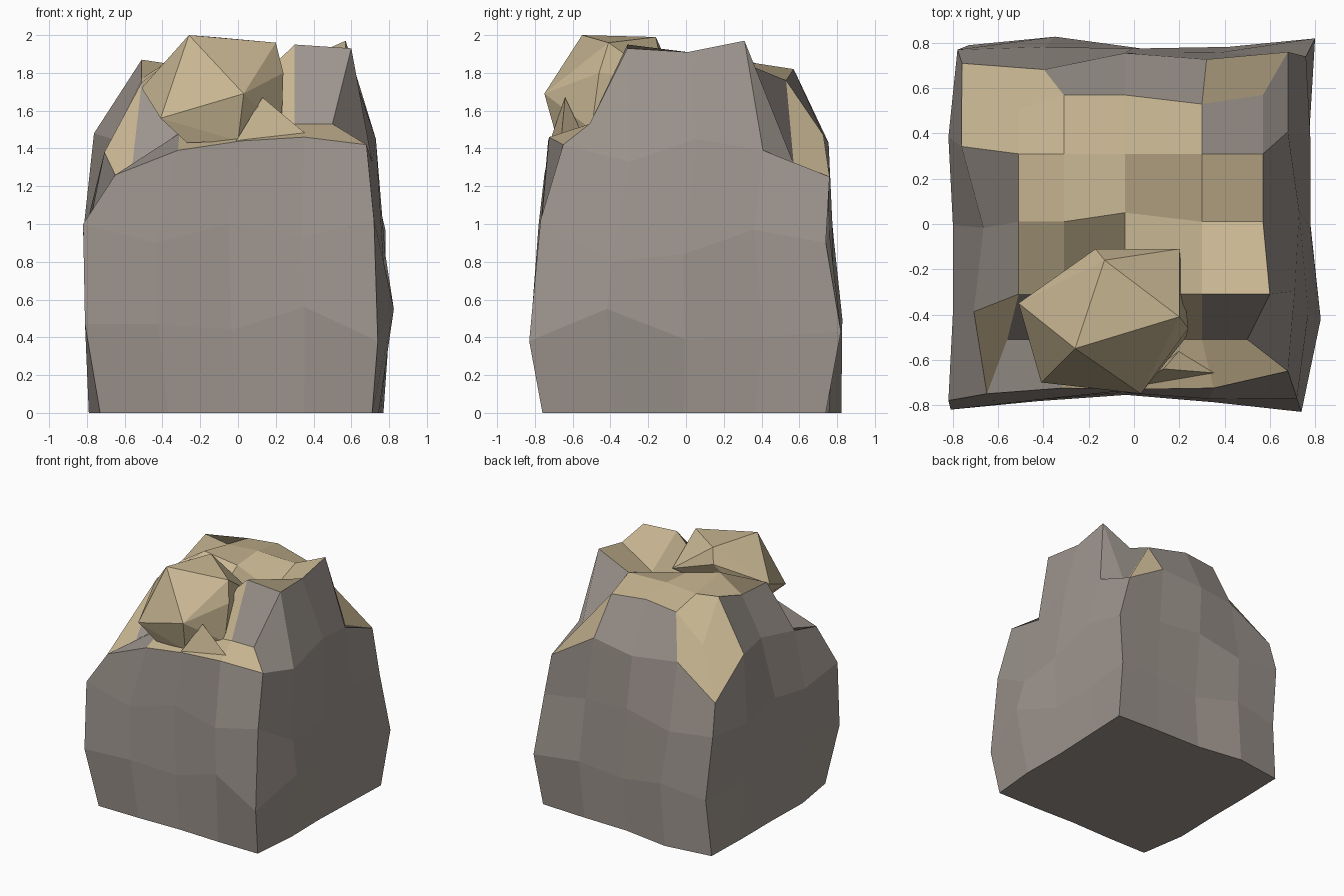
import bpy, bmesh
from mathutils import Vector

if "Cube" in bpy.data.objects:
    bpy.data.objects.remove(bpy.data.objects["Cube"])


def material(name, rgb):
    m = bpy.data.materials.new(name)
    m.diffuse_color = (*rgb, 1)
    m.use_nodes = True
    m.node_tree.nodes["Principled BSDF"].inputs["Base Color"].default_value = m.diffuse_color
    return m


stone = material("stone", (0.34, 0.30, 0.27))
sand = material("sand", (0.58, 0.47, 0.29))


def finish(name, bm, mats):
    bmesh.ops.recalc_face_normals(bm, faces=bm.faces)
    mesh = bpy.data.meshes.new(name)
    bm.to_mesh(mesh)
    bm.free()
    for m in mats:
        mesh.materials.append(m)
    obj = bpy.data.objects.new(name, mesh)
    bpy.context.collection.objects.link(obj)
    return obj


def ring(bm, corners, heights, bulge):
    """16 points round a four-sided outline, starting front left, counter-clockwise."""
    verts = []
    for s in range(4):
        a, b = Vector(corners[s]), Vector(corners[(s + 1) % 4])
        d = (b - a).normalized()
        for k in range(4):
            p = a.lerp(b, k / 4) + Vector((d.y, -d.x)) * (bulge[s][k - 1] if k else 0)
            verts.append(bm.verts.new((p.x, p.y, heights[s * 4 + k])))
    return verts


# boulder: stacked uneven rings
bm = bmesh.new()
rings = [
    ring(bm, [(-.73, -.75), (.71, -.76), (.77, .74), (-.77, .77)], [0] * 16,
         [(0, -.01, 0), (.02, 0, 0), (.01, .01, .06), (.02, .03, .05)]),
    ring(bm, [(-.81, -.82), (.74, -.83), (.8, .82), (-.73, .79)],
         [.47, .47, .44, .56, .38, .55, .39, .4, .43, .46, .42, .5, .45, .48, .42, .5],
         [(-.04, -.07, -.04), (.07, .01, -.01), (-.03, -.03, .03), (.04, .02, .01)]),
    ring(bm, [(-.82, -.78), (.72, -.77), (.76, .74), (-.78, .77)],
         [1, .9, 1, .93, 1.02, .8, .84, .97, .9, .97, 1, .92, .97, .95, 1, .93],
         [(0, -.03, 0), (.04, .04, .03), (.01, .02, .02), (.03, 0, -.01)]),
    ring(bm, [(-.65, -.75), (.68, -.65), (.68, .76), (-.76, .71)],
         [1.26, 1.39, 1.44, 1.46, 1.42, 1.33, 1.45, 1.39, 1.25, 1.47, 1.43, 1.45,
          1.22, 1.48, 1.45, 1.38],
         [(.0, .03, .05), (.03, .05, .0), (-.02, .02, -.04), (.03, -.04, .03)]),
]

# crown: 5 x 5 grid with its corners broken away and a hollow behind the front
xs, ys = (-.51, -.31, -.04, .3, .57), (-.51, -.31, .01, .31, .57)
tops = [(1.31, 1.48, 1.5, 1.53, 1.53),
        (1.75, 1.6, 1.62, 1.95, 1.93),
        (1.77, 1.9, 1.84, 1.74, 1.91),
        (1.87, 1.84, 1.86, 1.85, 1.97),
        (1.55, 1.79, 1.82, 1.76, 1.32)]
grid = [[bm.verts.new((xs[i], ys[j], tops[j][i])) for i in range(5)] for j in range(5)]
grid[0][0].co.x, grid[0][4].co.x, grid[1][4].co.x = -.56, .5, .6
grid[4][0].co.y, grid[4][3].co.y, grid[2][2].co.y = .51, .53, .05
rim = grid[0][:4] + [r[4] for r in grid[:4]] + grid[4][:0:-1] + [r[0] for r in grid[:0:-1]]
rings.append(rim)

bm.faces.new(rings[0][::-1])
sandy_slopes = {1, 2, 3, 8, 11, 12, 15}
for level in range(4):
    lo, hi = rings[level], rings[level + 1]
    for k in range(16):
        n = (k + 1) % 16
        f = bm.faces.new((lo[k], lo[n], hi[n], hi[k]))
        f.material_index = int(level == 3 and k in sandy_slopes)
for j in range(4):
    for i in range(4):
        f = bm.faces.new((grid[j][i], grid[j][i + 1], grid[j + 1][i + 1], grid[j + 1][i]))
        f.material_index = int((i, j) not in {(0, 0), (3, 0), (3, 3)})
finish("boulder", bm, [stone, sand])


def chunk(name, points):
    bm = bmesh.new()
    for p in points:
        bm.verts.new(p)
    out = bmesh.ops.convex_hull(bm, input=bm.verts)
    inside = {g for g in out["geom_interior"] if isinstance(g, bmesh.types.BMVert)}
    bmesh.ops.delete(bm, geom=list(inside), context='VERTS')
    finish(name, bm, [sand])


# large loose stone on the front of the crown, with a small shard below it
chunk("top_stone", [(-.26, -.55, 2), (.2, -.41, 1.96), (.03, -.75, 1.69), (-.41, -.7, 1.56),
                    (-.51, -.35, 1.72), (-.13, -.16, 1.99), (.2, -.11, 1.75), (.24, -.46, 1.8),
                    (.23, -.5, 1.5), (-.27, -.66, 1.43), (0, -.68, 1.44), (-.17, -.11, 1.88),
                    (-.38, -.3, 1.55)])
chunk("shard", [(-.01, -.72, 1.44), (.13, -.64, 1.67), (.38, -.66, 1.46), (.2, -.56, 1.5)])
